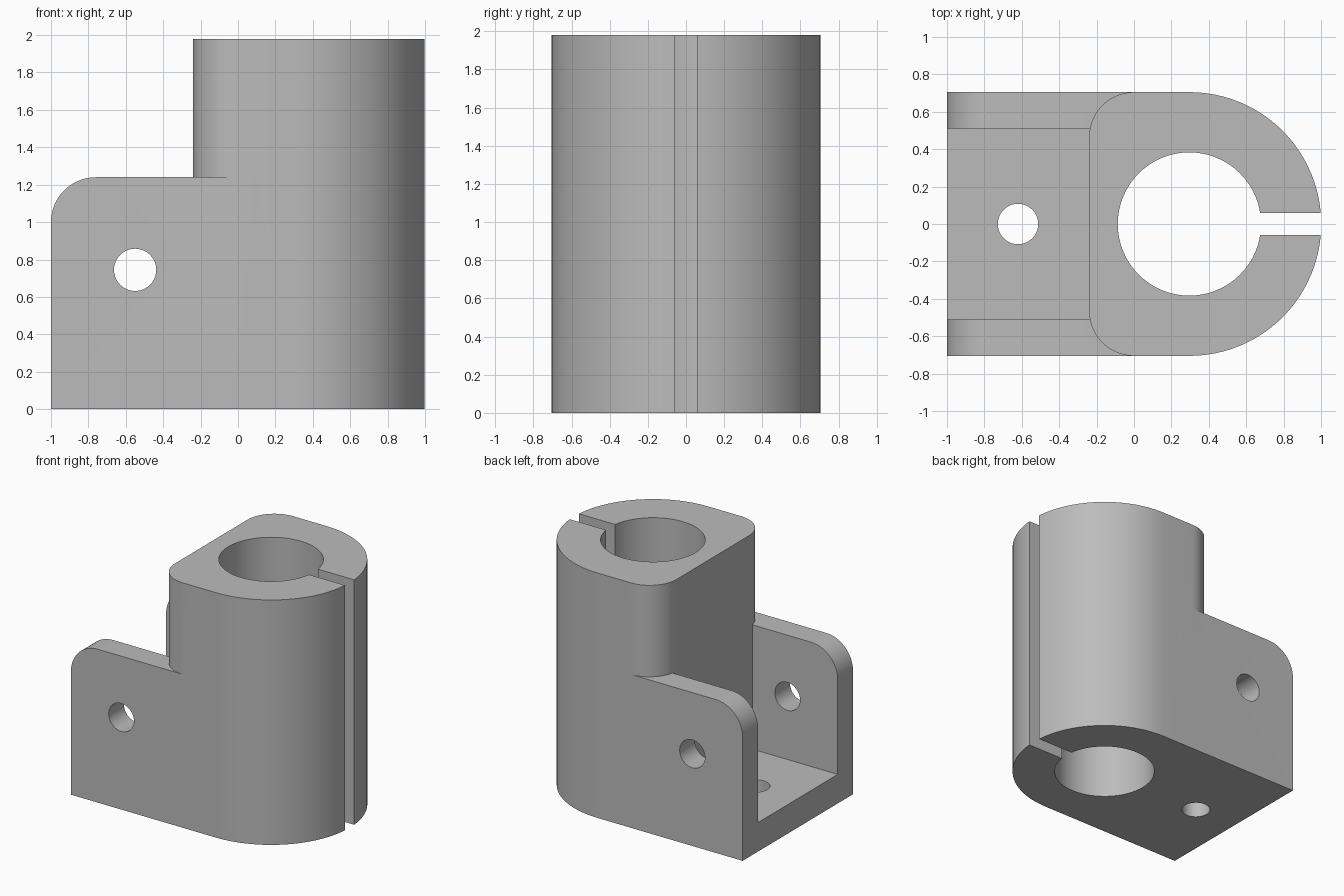
import bpy, bmesh, math
from mathutils import Vector

cube = bpy.data.objects.get("Cube")
if cube:
    bpy.data.objects.remove(cube)

grey = bpy.data.materials.new("light grey")
grey.use_nodes = True
colour = (0.5, 0.5, 0.5, 1)
grey.diffuse_color = colour
grey.node_tree.nodes["Principled BSDF"].inputs["Base Color"].default_value = colour

HEIGHT, HALF_W = 1.98, 0.705
CX, BORE_R, SLOT = 0.296, 0.383, 0.058
BACK, FILLET = -0.24, 0.24
WALL_TOP, WALL_IN, FLOOR = 1.24, 0.51, 0.235


def arc(cx, cy, r, start, end, n):
    """Points on an arc, angles in degrees."""
    angles = [math.radians(start + (end - start) * i / n) for i in range(n + 1)]
    return [(cx + r * math.cos(a), cy + r * math.sin(a)) for a in angles]


def prism(name, profile, low, high, axis="z"):
    """Extrude a closed profile along z (profile in xy) or y (profile in xz)."""
    place = (lambda p, t: (p[0], p[1], t)) if axis == "z" else (lambda p, t: (p[0], t, p[1]))
    bm = bmesh.new()
    face = bm.faces.new([bm.verts.new(place(p, low)) for p in profile])
    out = bmesh.ops.extrude_face_region(bm, geom=[face])
    shift = Vector(place((0, 0), high - low))
    bmesh.ops.translate(bm, vec=shift, verts=[v for v in out["geom"] if isinstance(v, bmesh.types.BMVert)])
    bmesh.ops.recalc_face_normals(bm, faces=bm.faces)
    mesh = bpy.data.meshes.new(name)
    bm.to_mesh(mesh)
    bm.free()
    mesh.materials.append(grey)
    obj = bpy.data.objects.new(name, mesh)
    bpy.context.collection.objects.link(obj)
    return obj


def rect(x0, x1, y0, y1):
    return [(x0, y0), (x1, y0), (x1, y1), (x0, y1)]


def circle(x, y, r, n=64):
    return arc(x, y, r, 0, 360, n)[:-1]


def combine(target, tool, operation):
    """Apply a boolean and discard the tool."""
    mod = target.modifiers.new("join", "BOOLEAN")
    mod.operation, mod.object, mod.solver = operation, tool, "EXACT"
    bpy.context.view_layer.objects.active = target
    bpy.ops.object.modifier_apply(modifier=mod.name)
    bpy.data.objects.remove(tool)


# U-shaped bracket with rounded upper corners
side = [(-1, 0), (0.1, 0), (0.1, WALL_TOP)] + arc(-1 + FILLET, WALL_TOP - FILLET, FILLET, 90, 180, 16)
bracket = prism("clamp_bracket", side, -HALF_W, HALF_W, "y")
combine(bracket, prism("channel", rect(-2, -0.12, -WALL_IN, WALL_IN), FLOOR, 2), "DIFFERENCE")

# Tall clamp body: round front, filleted back corners
inner = HALF_W - FILLET
outline = (arc(CX, 0, HALF_W, -90, 90, 48)
           + arc(BACK + FILLET, inner, FILLET, 90, 180, 16)
           + arc(BACK + FILLET, -inner, FILLET, 180, 270, 16))
combine(bracket, prism("body", outline, 0, HEIGHT), "UNION")

# Bore, clamping slot, floor hole and cross hole
cutters = [
    prism("bore", circle(CX, 0, BORE_R), -1, 3),
    prism("slot", rect(CX, 2, -SLOT, SLOT), -1, 3),
    prism("floor_hole", circle(-0.62, 0, 0.108, 40), -1, 1),
    prism("cross_hole", circle(-0.55, 0.745, 0.113, 40), -2, 2, "y"),
]
for cutter in cutters:
    combine(bracket, cutter, "DIFFERENCE")

# Smooth the curved walls, keep edges crisp
bpy.ops.object.select_all(action="DESELECT")
bracket.select_set(True)
bpy.context.view_layer.objects.active = bracket
bpy.ops.object.shade_smooth_by_angle(angle=math.radians(30))
